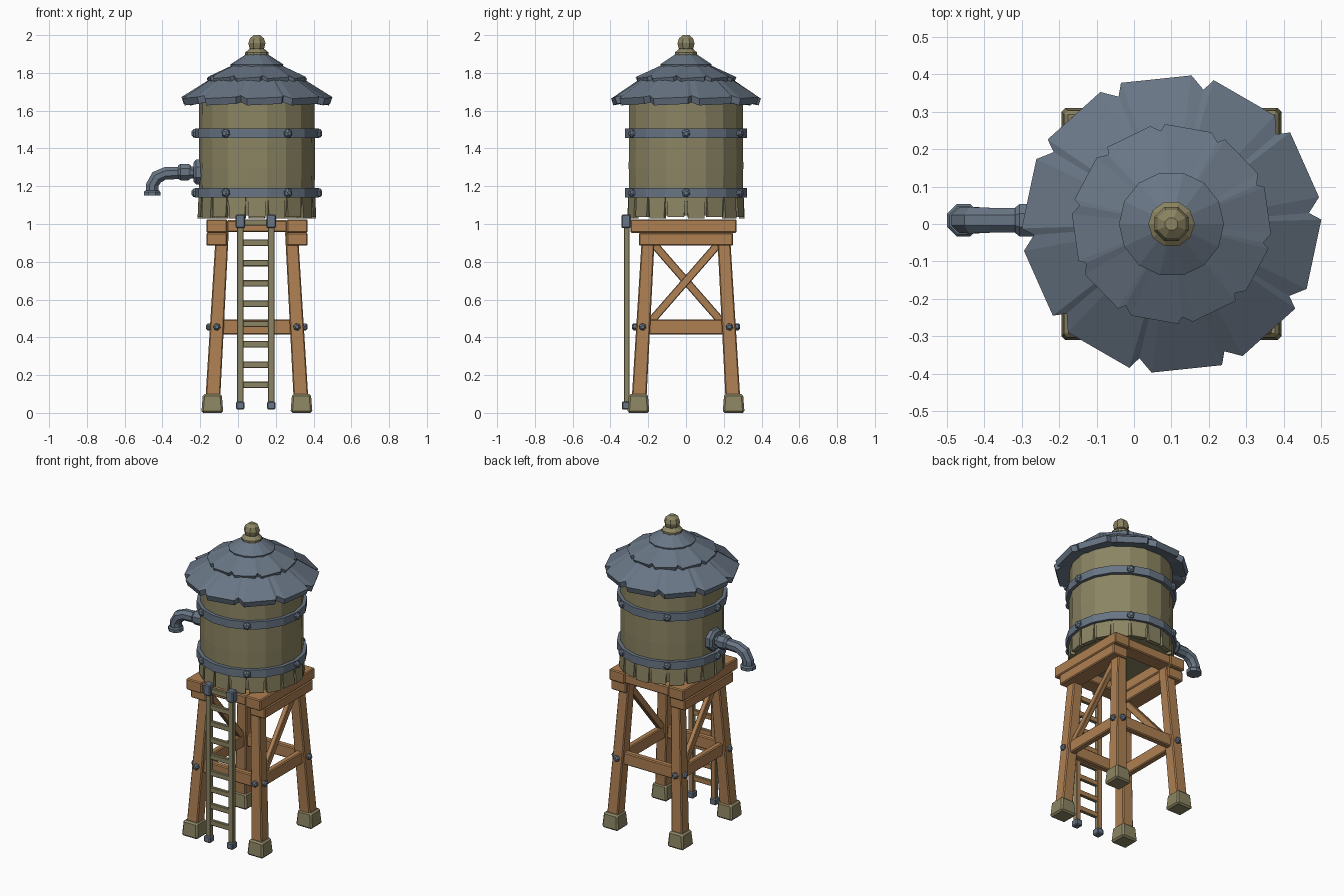
import bpy, bmesh
from math import sin, cos, pi, radians
from mathutils import Vector

cube = bpy.data.objects.get("Cube")
if cube:
    bpy.data.objects.remove(cube)

CX = 0.1  # tower axis


def material(name, rgb):
    m = bpy.data.materials.new(name)
    m.use_nodes = True
    m.diffuse_color = (*rgb, 1)
    bsdf = m.node_tree.nodes["Principled BSDF"]
    bsdf.inputs["Base Color"].default_value = (*rgb, 1)
    bsdf.inputs["Roughness"].default_value = 0.8
    return m


WOOD = material("orange wood", (0.42, 0.215, 0.085))
OLIVE = material("olive wood", (0.26, 0.235, 0.125))
STEEL = material("blue grey metal", (0.14, 0.18, 0.235))


def loft(name, rings, mat, bevel=0, closed=False):
    """Bridge rings of points with quads; cap the ends or join them up."""
    bm = bmesh.new()
    loops = [[bm.verts.new(p) for p in ring] for ring in rings]
    n = len(loops[0])
    pairs = list(zip(loops, loops[1:]))
    if closed:
        pairs.append((loops[-1], loops[0]))
    else:
        bm.faces.new(loops[0])
        bm.faces.new(loops[-1])
    for a, b in pairs:
        for i in range(n):
            j = (i + 1) % n
            bm.faces.new((a[i], a[j], b[j], b[i]))
    bmesh.ops.recalc_face_normals(bm, faces=bm.faces)
    me = bpy.data.meshes.new(name)
    bm.to_mesh(me)
    bm.free()
    me.materials.append(mat)
    ob = bpy.data.objects.new(name, me)
    bpy.context.collection.objects.link(ob)
    if bevel:
        mod = ob.modifiers.new("worn_edges", "BEVEL")
        mod.width = bevel
        mod.segments = 1
    return ob


def prism(name, low, high, size, mat, top=None, bevel=0.006):
    """Leaning box with level ends, from the low centre to the high centre."""
    def rect(c, s):
        return [(c[0] + u * s[0] / 2, c[1] + v * s[1] / 2, c[2])
                for u, v in ((-1, -1), (1, -1), (1, 1), (-1, 1))]
    return loft(name, [rect(low, size), rect(high, top or size)], mat, bevel)


def box(name, x, y, z, mat, bevel=0.006):
    """Box from its (min, max) ranges."""
    mx, my = sum(x) / 2, sum(y) / 2
    return prism(name, (mx, my, z[0]), (mx, my, z[1]),
                 (x[1] - x[0], y[1] - y[0]), mat, bevel=bevel)


def ring(r, z, n, turn=0.0):
    return [(CX + r * cos(2 * pi * (i + turn) / n),
             r * sin(2 * pi * (i + turn) / n), z) for i in range(n)]


def lathe(name, profile, n, mat, turn=0.0, closed=False):
    return loft(name, [ring(r, z, n, turn) for r, z in profile], mat, closed=closed)


def bolt(name, pos, direction, r=0.02, length=0.02, n=6):
    """Faceted bolt head pointing along a direction."""
    d = Vector(direction).normalized()
    u = d.orthogonal().normalized()
    v = d.cross(u)
    rings = [[Vector(pos) + d * t + (u * cos(2 * pi * i / n) + v * sin(2 * pi * i / n)) * s
              for i in range(n)]
             for t, s in ((-length, r), (length * 0.5, r), (length, r * 0.5))]
    return loft(name, rings, STEEL)


# Barrel with plank ends round the bottom
lathe("tank", [(0.295, 1.045), (0.303, 1.1), (0.308, 1.3), (0.305, 1.66)], 18, OLIVE)
for k in range(18):
    a, half = 2 * pi * (k + 0.5) / 18, radians(9)
    rings = []
    for z, r, h in ((1.03 + 0.006 * (k % 2), 0.314, half * 0.9), (1.15, 0.309, half)):
        rings.append([(CX + q * cos(a + s), q * sin(a + s), z)
                      for q, s in ((r, -h), (r, h), (r - 0.03, h), (r - 0.03, -h))])
    loft("tank_plank_end", rings, OLIVE)

# Metal hoops and their bolts
for z in (1.165, 1.48):
    lathe("tank_hoop", [(0.3, z - 0.025), (0.328, z - 0.025), (0.328, z + 0.025),
                        (0.3, z + 0.025)], 18, STEEL, closed=True)
    for k in range(6):
        a = k * pi / 3
        d = (cos(a), sin(a), 0)
        bolt("hoop_bolt", (CX + 0.325 * d[0], 0.325 * d[1], z), d, 0.024)


def roof_tier(name, count, turn, r_out, r_notch, z_eave, r_in, z_top, thick):
    """Cone of overlapping panels with a notch between neighbours."""
    step = 2 * pi / count
    rim, notch_angles = [], []
    for k in range(count):
        for da, r, dz in ((-0.38, r_out, 0), (0.38, r_out, 0.008), (0.46, r_notch, 0.016)):
            rim.append((turn + (k + da) * step, r, dz))

    def points(scale, z, flat=None, lift=1):
        return [(CX + (flat or r * scale) * cos(a), (flat or r * scale) * sin(a),
                 z + dz * lift) for a, r, dz in rim]
    loft(name, [points(1, z_eave + thick * 0.9, flat=r_in, lift=0),
                points(0.97, z_eave),
                points(1, z_eave + thick),
                points(1, z_top, flat=r_in, lift=0)], STEEL)


# Three-tiered roof and finial
roof_tier("roof_lower", 10, radians(96), 0.4, 0.368, 1.628, 0.235, 1.775, 0.036)
roof_tier("roof_middle", 10, radians(80), 0.267, 0.25, 1.748, 0.12, 1.845, 0.022)
lathe("roof_upper", [(0.1, 1.83), (0.137, 1.83), (0.14, 1.845), (0.055, 1.9)], 14, STEEL)
lathe("finial_collar", [(0.05, 1.87), (0.062, 1.89), (0.062, 1.908), (0.045, 1.922),
                        (0.03, 1.935)], 10, OLIVE)
lathe("finial_ball", [(0.02, 1.912), (0.042, 1.93), (0.049, 1.957), (0.04, 1.983),
                      (0.018, 2.0)], 8, OLIVE, 0.5)

# Legs, feet, bolts
for sx in (-1, 1):
    for sy in (-1, 1):
        prism("foot", (CX + sx * 0.236, sy * 0.252, 0), (CX + sx * 0.236, sy * 0.252, 0.1),
              (0.116, 0.116), OLIVE, top=(0.1, 0.1), bevel=0.01)
        prism("leg", (CX + sx * 0.233, sy * 0.248, 0.08), (CX + sx * 0.183, sy * 0.198, 0.96),
              (0.078, 0.078), WOOD, top=(0.068, 0.068))
        bx, by = CX + sx * 0.212, sy * 0.23
        bolt("leg_bolt", (bx, by + sy * 0.037, 0.455), (0, sy, 0))
        bolt("leg_bolt", (bx + sx * 0.037, by, 0.455), (sx, 0, 0))

# Cross rails between the legs, and one diagonal on each flank
for s in (-1, 1):
    box("cross_rail", (CX - 0.2, CX + 0.2), (s * 0.225 - 0.02, s * 0.225 + 0.02),
        (0.415, 0.495), WOOD)
    x = CX + s * 0.21
    box("side_rail", (x - 0.02, x + 0.02), (-0.215, 0.215), (0.415, 0.495), WOOD)
    prism("diagonal_brace", (CX + s * 0.208, -s * 0.19, 0.48),
          (CX + s * 0.187, s * 0.185, 0.91), (0.032, 0.056), WOOD, bevel=0.004)

# Platform frame
for s in (-1, 1):
    x = CX + s * 0.213
    box("lower_beam", (x - 0.055, x + 0.055), (-0.25, 0.25), (0.885, 0.953), WOOD)
    box("upper_side_beam", (x - 0.055, x + 0.055), (-0.295, 0.268), (0.953, 1.025), WOOD)
    y = -0.013 + s * 0.226
    box("upper_cross_beam", (CX - 0.16, CX + 0.16), (y - 0.05, y + 0.05),
        (0.958, 1.02), WOOD)

# Ladder, bare wood at its back
ladder = []
for x in (0.012, 0.176):
    ladder.append(box("ladder_rail", (x - 0.017, x + 0.017), (-0.328, -0.298),
                      (0.04, 1.02), OLIVE, 0.003))
    box("ladder_top_cap", (x - 0.025, x + 0.025), (-0.342, -0.292), (0.978, 1.05), STEEL)
    box("ladder_foot_cap", (x - 0.023, x + 0.023), (-0.34, -0.29), (0.018, 0.06), STEEL)
for k in range(9):
    z = 0.148 + k * 0.1075
    ladder.append(box("ladder_rung", (0.02, 0.17), (-0.324, -0.302),
                      (z - 0.017, z + 0.017), OLIVE, 0.003))
for ob in ladder:
    ob.data.materials.append(WOOD)
    for f in ob.data.polygons:
        f.material_index = 1 if f.normal.y > 0.5 else 0


def tube(name, path, n=8):
    """Tube in the x-z plane; each stop is x, z, heading below level, radius."""
    rings = []
    for x, z, deg, r in path:
        t = radians(deg)
        side = Vector((-sin(t), 0, cos(t)))
        rings.append([Vector((x, 0.01, z)) + side * r * cos(2 * pi * (i + 0.5) / n)
                      + Vector((0, r * sin(2 * pi * (i + 0.5) / n), 0)) for i in range(n)])
    return loft(name, rings, STEEL)


# Spout
tube("spout_flange", [(-0.19, 1.275, 0, 0.072), (-0.222, 1.275, 0, 0.072),
                      (-0.235, 1.275, 0, 0.055)])
tube("spout_collar", [(-0.25, 1.275, 0, 0.038), (-0.262, 1.275, 0, 0.047),
                      (-0.305, 1.275, 0, 0.047), (-0.318, 1.275, 0, 0.036)])
tube("spout_pipe", [(-0.2, 1.275, 0, 0.034), (-0.385, 1.268, 5, 0.036),
                    (-0.43, 1.248, 40, 0.038), (-0.455, 1.205, 80, 0.036),
                    (-0.455, 1.16, 90, 0.036)])
tube("spout_lip", [(-0.455, 1.178, 90, 0.04), (-0.455, 1.17, 90, 0.047),
                   (-0.455, 1.15, 90, 0.047)])
